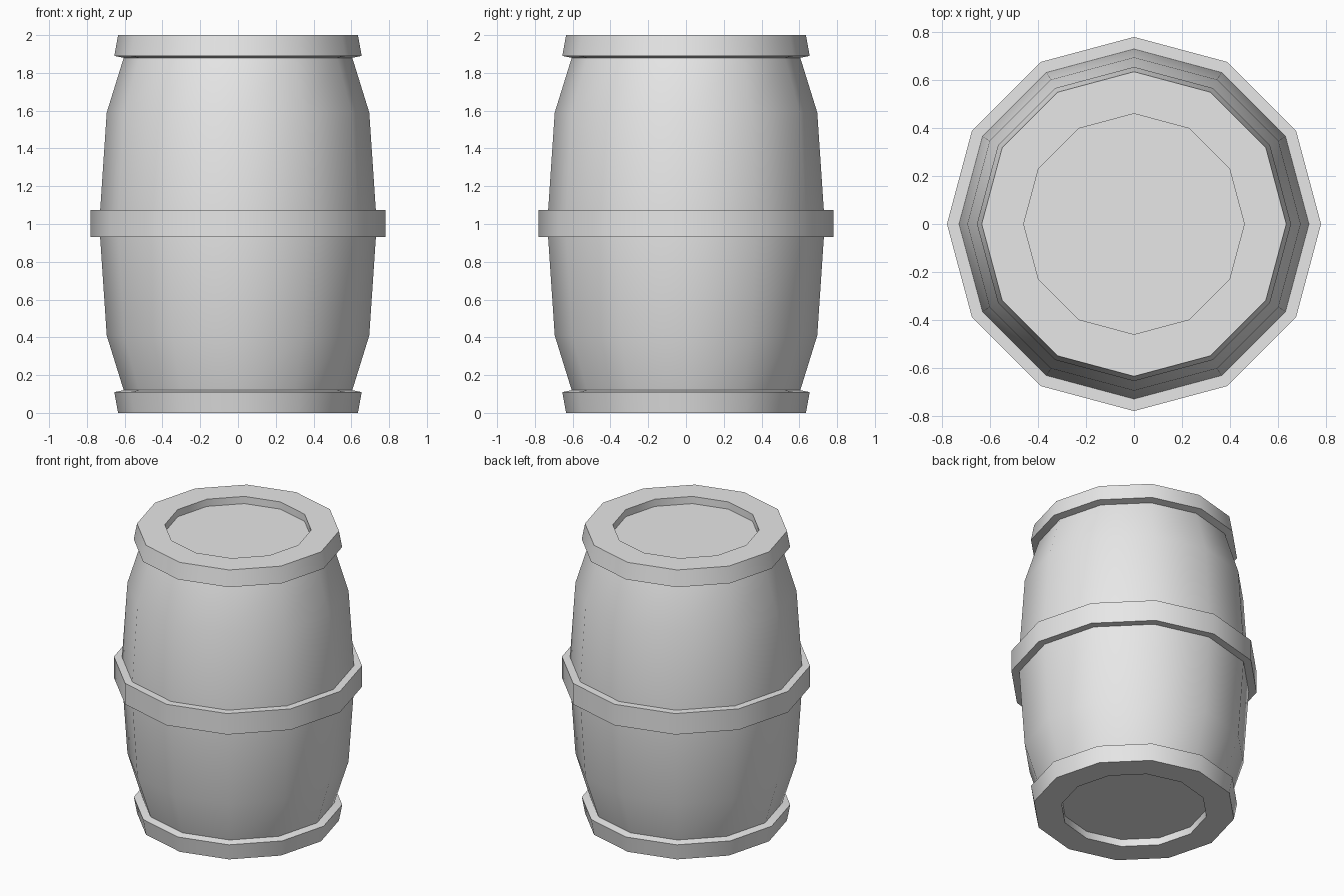
import bpy
import bmesh
from math import pi, radians
from mathutils import Matrix

SIDES = 12

if "Cube" in bpy.data.objects:
    bpy.data.objects.remove(bpy.data.objects["Cube"], do_unlink=True)

grey = bpy.data.materials.new("plain_grey")
grey.use_nodes = True
colour = (0.8, 0.8, 0.8, 1)
grey.diffuse_color = colour
grey.node_tree.nodes["Principled BSDF"].inputs["Base Color"].default_value = colour


def lathe(name, profile, closed=False, cap_end=False, flip=False):
    """Turn a (radius, height) profile around the z axis."""
    bm = bmesh.new()
    rings = []
    for r, z in profile:
        ring = bmesh.ops.create_circle(bm, segments=SIDES, radius=r,
                                       matrix=Matrix.Translation((0, 0, z)) @ Matrix.Rotation(pi / 2, 4, "Z"))
        rings.append(ring["verts"])
    pairs = list(zip(rings, rings[1:]))
    if closed:
        pairs.append((rings[-1], rings[0]))
    for a, b in pairs:
        for i in range(SIDES):
            j = (i + 1) % SIDES
            bm.faces.new((a[i], a[j], b[j], b[i]))
    if cap_end:
        bm.faces.new(rings[-1])
    if flip:
        # Mirror the part to the other end of the barrel
        bmesh.ops.transform(bm, matrix=Matrix.Translation((0, 0, 2)) @ Matrix.Scale(-1, 4, (0, 0, 1)),
                            verts=bm.verts)
        bmesh.ops.reverse_faces(bm, faces=bm.faces)
    mesh = bpy.data.meshes.new(name)
    bm.normal_update()
    bm.to_mesh(mesh)
    bm.free()
    mesh.materials.append(grey)
    obj = bpy.data.objects.new(name, mesh)
    bpy.context.collection.objects.link(obj)
    bpy.ops.object.select_all(action="DESELECT")
    obj.select_set(True)
    bpy.context.view_layer.objects.active = obj
    bpy.ops.object.shade_smooth_by_angle(angle=radians(40))
    return obj


# Bulging staves, symmetric about mid height
half = [(0.605, 0.12), (0.695, 0.41), (0.73, 0.93)]
lathe("barrel_body", half + [(r, 2 - z) for r, z in reversed(half)])

# Raised band around the middle
lathe("middle_hoop", [(0.72, 0.93), (0.78, 0.93), (0.78, 1.075), (0.72, 1.075)], closed=True)

# Flared end rims with a recessed lid
rim = [(0.605, 1.88), (0.655, 1.89), (0.635, 2.0), (0.46, 2.0), (0.46, 1.95)]
lathe("top_rim_and_lid", rim, cap_end=True)
lathe("bottom_rim_and_base", rim, cap_end=True, flip=True)
